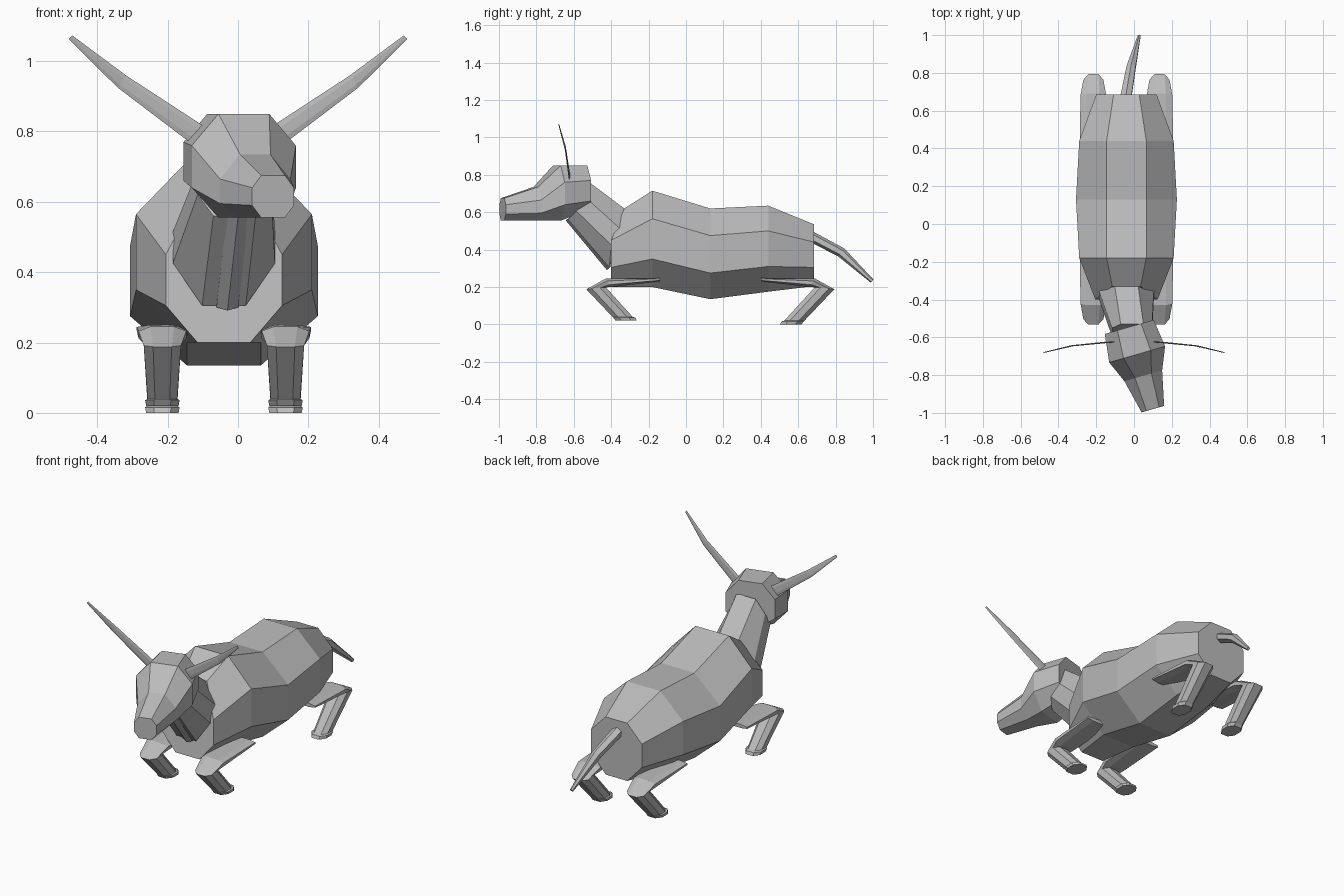
import bpy, bmesh, math
from mathutils import Vector, Matrix

cube = bpy.data.objects.get("Cube")
if cube:
    bpy.data.objects.remove(cube, do_unlink=True)

hide = bpy.data.materials.new("hide_grey")
hide.use_nodes = True
GREY = (0.5, 0.5, 0.5, 1)
hide.diffuse_color = GREY
hide.node_tree.nodes["Principled BSDF"].inputs["Base Color"].default_value = GREY

MID = -0.04  # body centre line


def loft(name, rings):
    """Skin a row of equal rings and cap both ends."""
    bm = bmesh.new()
    loops = [[bm.verts.new(p) for p in ring] for ring in rings]
    n = len(loops[0])
    for a, b in zip(loops, loops[1:]):
        for i in range(n):
            j = (i + 1) % n
            bm.faces.new((a[i], a[j], b[j], b[i]))
    bm.faces.new(loops[0])
    bm.faces.new(loops[-1])
    bmesh.ops.recalc_face_normals(bm, faces=bm.faces)
    mesh = bpy.data.meshes.new(name)
    bm.to_mesh(mesh)
    bm.free()
    mesh.materials.append(hide)
    obj = bpy.data.objects.new(name, mesh)
    bpy.context.collection.objects.link(obj)
    return obj


def section(cx, wide, flat, levels):
    """Eight-sided ring from four (y, z) levels, top to bottom."""
    halves = (flat, wide, wide, flat)
    right = [Vector((cx + h, y, z)) for h, (y, z) in zip(halves, levels)]
    left = [Vector((cx - h, y, z)) for h, (y, z) in zip(halves, levels)]
    return right + left[::-1]


def tube(name, path, axis, radii, sides=6):
    """Tapered tube; each radius pair is (along axis, across it)."""
    path = [Vector(p) for p in path]
    axis = Vector(axis)
    rings = []
    for i, (p, (ra, rb)) in enumerate(zip(path, radii)):
        tangent = path[min(i + 1, len(path) - 1)] - path[max(i - 1, 0)]
        across = tangent.cross(axis).normalized()
        angles = [math.tau * (k + 0.5) / sides for k in range(sides)]
        rings.append([p + axis * ra * math.cos(t) + across * rb * math.sin(t)
                      for t in angles])
    return loft(name, rings)


# Body: front ring leans back at the top
body = [section(MID, 0.165, 0.075, ((-.33, .62), (-.40, .45), (-.40, .305), (-.40, .20)))]
for y, wide, flat, zs in (
        (-0.18, 0.25, 0.105, (.715, .565, .35, .20)),
        (0.13, 0.267, 0.105, (.62, .475, .275, .135)),
        (0.44, 0.25, 0.105, (.635, .50, .31, .175)),
        (0.685, 0.16, 0.068, (.535, .44, .305, .205))):
    body.append(section(MID, wide, flat, [(y, z) for z in zs]))
loft("body", body)

# Neck and dewlap
loft("neck", [
    section(MID, 0.145, 0.062, ((-.33, .62), (-.355, .515), (-.40, .425), (-.41, .305))),
    section(-0.01, 0.105, 0.06, ((-.53, .77), (-.55, .69), (-.60, .62), (-.63, .56)))])
tube("dewlap", [(-0.03, -0.40, 0.31), (0.0, -0.62, 0.575)], (1, 0, 0),
     [(0.036, 0.03), (0.036, 0.03)])

# Head, turned slightly to its left
turn = Matrix.Translation((-0.025, -0.545, 0)) @ Matrix.Rotation(math.radians(16), 4, "Z")
head = []
for ahead, wide, flat, zs in (
        (0.0, 0.135, 0.065, (.85, .77, .66, .61)),
        (0.151, 0.154, 0.075, (.85, .76, .64, .555)),
        (0.269, 0.104, 0.045, (.735, .665, .595, .555)),
        (0.453, 0.062, 0.035, (.675, .64, .59, .555))):
    ring = section(0, wide, flat, [(-ahead, z) for z in zs])
    head.append([turn @ p for p in ring])
loft("head", head)

# Tail
tube("tail", [(-0.045, 0.66, 0.475), (-0.015, 0.83, 0.385), (0.027, 0.995, 0.232)],
     (1, 0, 0), [(0.034, 0.028), (0.028, 0.027), (0.009, 0.011)])


def leg(name, side, way, knee, foot, hip, ground):
    """Folded leg: hoof, shin, knee and thigh in one skin."""
    cx = MID + side * 0.175

    def ring(wide, outer, inner):
        (yo, zo), (yi, zi) = outer, inner
        levels = [(yo + (yi - yo) * t, zo + (zi - zo) * t) for t in (0, 0.28, 0.72, 1)]
        return section(cx, wide, wide * 0.5, levels)

    def flat_ring(wide, y, z, deep):
        return ring(wide, (y + way * deep, z), (y - way * deep, z))

    rise = (knee - foot) / (0.19 - ground)
    loft(name, [
        flat_ring(0.046, foot, ground, 0.057),
        flat_ring(0.049, foot + rise * 0.01, ground + 0.016, 0.059),
        flat_ring(0.042, foot + rise * 0.02, ground + 0.02, 0.054),
        ring(0.053, (knee + way * 0.053, 0.188), (knee - way * 0.05, 0.2)),
        ring(0.068, (knee - way * 0.05, 0.245), (knee - way * 0.08, 0.2)),
        ring(0.073, (hip, 0.25), (hip, 0.23))])


# Legs and horns, in pairs
for label, side in (("left", 1), ("right", -1)):
    leg("front_leg_" + label, side, -1, -0.48, -0.32, -0.14, 0.02)
    leg("hind_leg_" + label, side, 1, 0.74, 0.56, 0.40, 0.0)
    tube("horn_" + label,
         [(side * 0.10, -0.622, 0.78), (side * 0.33, -0.645, 0.942), (side * 0.476, -0.68, 1.068)],
         (0, 1, 0), [(0.004, 0.031), (0.003, 0.021), (0.002, 0.007)])
